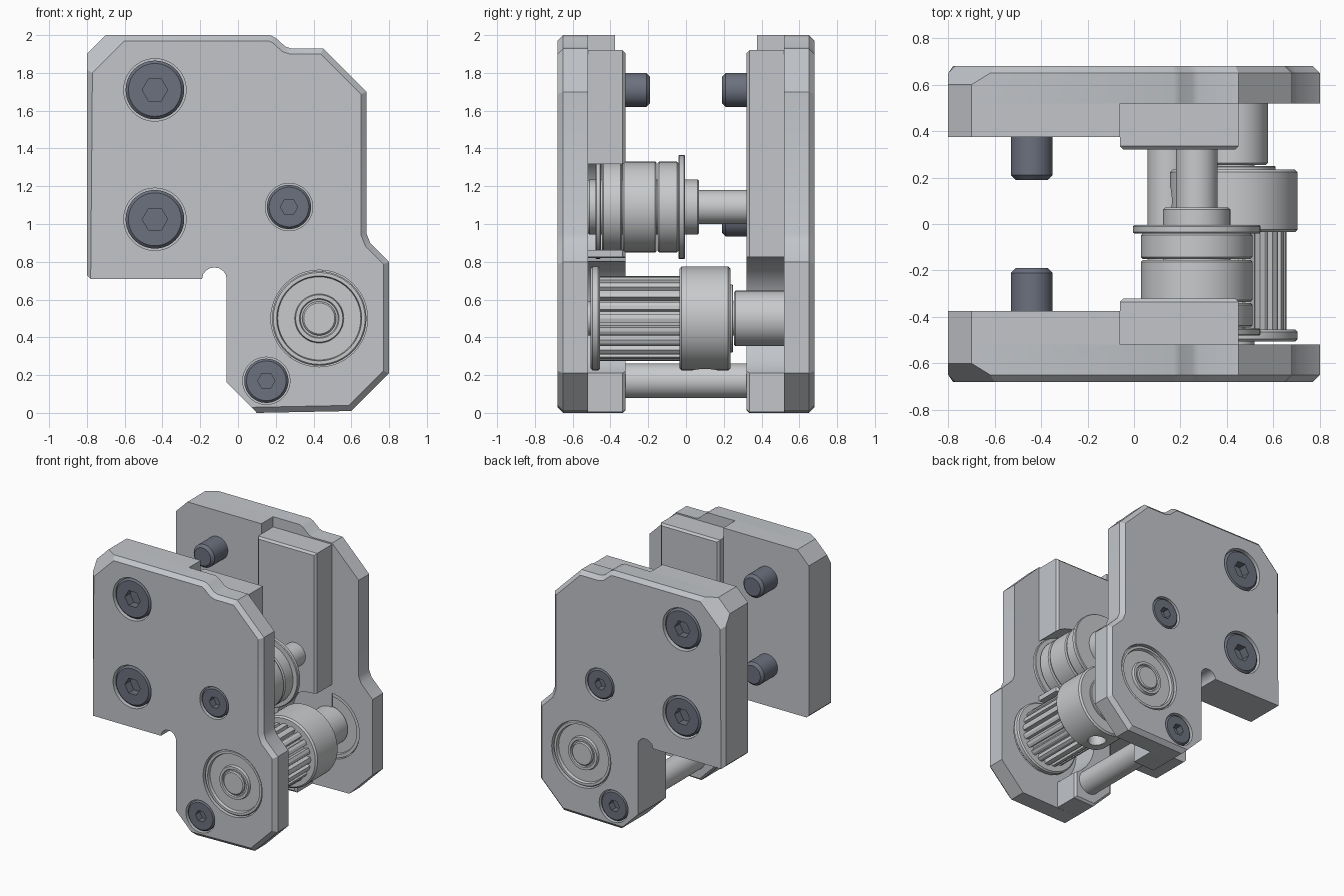
import bpy, bmesh
from math import sin, cos, pi, radians
from mathutils import Matrix, Vector

if "Cube" in bpy.data.objects:
    bpy.data.objects.remove(bpy.data.objects["Cube"])


def material(name, color):
    m = bpy.data.materials.new(name)
    m.use_nodes = True
    m.diffuse_color = (*color, 1)
    m.node_tree.nodes["Principled BSDF"].inputs["Base Color"].default_value = (*color, 1)
    return m


GREY = material("plate grey", (0.54, 0.56, 0.59))
STEEL = material("bright steel", (0.58, 0.59, 0.60))
DARK = material("dark screw", (0.15, 0.165, 0.21))


def finish(name, bm, mat):
    bmesh.ops.remove_doubles(bm, verts=bm.verts, dist=0.0001)
    bmesh.ops.recalc_face_normals(bm, faces=bm.faces)
    mesh = bpy.data.meshes.new(name)
    bm.to_mesh(mesh)
    bm.free()
    mesh.materials.append(mat)
    ob = bpy.data.objects.new(name, mesh)
    bpy.context.collection.objects.link(ob)
    return ob


def select(ob):
    bpy.ops.object.select_all(action='DESELECT')
    ob.select_set(True)
    bpy.context.view_layer.objects.active = ob


def smooth(ob):
    select(ob)
    bpy.ops.object.shade_smooth_by_angle(angle=radians(28))


def cut(ob, cutters):
    select(ob)
    for c in cutters:
        c.hide_render = True
        mod = ob.modifiers.new("cut", 'BOOLEAN')
        mod.operation = 'DIFFERENCE'
        mod.solver = 'EXACT'
        mod.object = c
        bpy.ops.object.modifier_apply(modifier=mod.name)
        bpy.data.objects.remove(c)


def lathe(name, profile, x, z, mat, s=1, n=48):
    """Spin (radius, depth) points about an axis along y."""
    bm = bmesh.new()
    rings = [[bm.verts.new((x + r * cos(2 * pi * i / n), s * d, z + r * sin(2 * pi * i / n)))
              for i in range(n)] for r, d in profile]
    for a, b in zip(rings, rings[1:]):
        for i in range(n):
            j = (i + 1) % n
            bm.faces.new((a[i], a[j], b[j], b[i]))
    return finish(name, bm, mat)


def rod(name, r, d0, d1, x, z, mat, s=1, n=48, c=0.008):
    """Cylinder along y with chamfered ends."""
    return lathe(name, [(0, d0), (r - c, d0), (r, d0 + c), (r, d1 - c), (r - c, d1), (0, d1)],
                 x, z, mat, s, n)


def hole(r, d0, d1, x, z, s, n=48):
    return lathe("cutter", [(0, d0), (r, d0), (r, d1), (0, d1)], x, z, GREY, s, n)


def slab(name, outline, d0, d1, mat, s=1, bevel=0, skip=lambda p: False, corner=False):
    """Extrude an x-z outline along y; bevel the rim at d1."""
    bm = bmesh.new()
    lo = [bm.verts.new((x, d0, z)) for x, z in outline]
    hi = [bm.verts.new((x, d1, z)) for x, z in outline]
    n = len(lo)
    bm.faces.new(lo)
    bm.faces.new(hi[::-1])
    for i in range(n):
        j = (i + 1) % n
        bm.faces.new((lo[i], hi[i], hi[j], lo[j]))
    bmesh.ops.recalc_face_normals(bm, faces=bm.faces)
    if bevel:
        rim = [e for e in bm.edges if all(abs(v.co.y - d1) < 0.001 for v in e.verts)
               and not skip((e.verts[0].co + e.verts[1].co) / 2)]
        bmesh.ops.bevel(bm, geom=rim, offset=bevel, segments=1, affect='EDGES')
    if corner:
        # broad slanted facet on the upper corner
        geom = bm.verts[:] + bm.edges[:] + bm.faces[:]
        bmesh.ops.bisect_plane(bm, geom=geom, plane_co=Vector((-0.6, d1, 1.97)),
                               plane_no=Vector((-1, 1.625, 1)), clear_outer=True)
        bmesh.ops.holes_fill(bm, edges=[e for e in bm.edges if e.is_boundary])
    for v in bm.verts:
        v.co.y *= s
    return finish(name, bm, mat)


# Layout of the axes (x, z)
IDLER, PULLEY, POST = (0.27, 1.09), (0.43, 0.5), (0.15, 0.17)
BIG_SCREWS = [(-0.44, 1.71), (-0.44, 1.025)]

notch = [(-0.125 + 0.065 * cos(a * pi / 8), 0.71 + 0.06 * sin(a * pi / 8)) for a in range(9)]
plate_outline = [(-0.78, 0.71), (-0.80, 0.73), (-0.80, 1.90), (-0.70, 2.0), (0.17, 2.0), (0.20, 1.985),
                 (0.25, 1.94), (0.28, 1.93), (0.45, 1.93), (0.68, 1.70), (0.68, 0.95), (0.70, 0.90),
                 (0.80, 0.80), (0.80, 0.21), (0.60, 0.01), (0.10, 0), (-0.06, 0.16)] + notch
block_outline = [(-0.78, 0.71), (-0.80, 0.73), (-0.80, 1.90), (-0.70, 2.0), (-0.06, 2.0),
                 (-0.06, 0.71)] + notch[1:]
pad_outline = [(-0.06, 0.16), (0.10, 0), (0.28, 0.005), (0.28, 0.45), (0.45, 0.45),
               (0.45, 1.92), (-0.06, 1.92)]

# Both side plates with their screws and bearings
for s, side in ((-1, "front"), (1, "back")):
    plate = slab(side + "_plate", plate_outline, 0.52, 0.68, GREY, s, 0.03,
                 lambda p: p.x < 0.05 and p.z < 0.9, True)
    cut(plate, [hole(0.165, 0.58, 0.8, *p, s) for p in BIG_SCREWS]
        + [hole(0.125, 0.58, 0.8, *p, s) for p in (IDLER, POST)]
        + [hole(0.256, 0.4, 0.8, *PULLEY, s)])
    block = slab(side + "_thick_block", block_outline, 0.525, 0.375, GREY, s)
    pad = slab(side + "_inner_pad", pad_outline, 0.525, 0.32, GREY, s, 0.015)
    cutters = [hole(0.325, 0.2, 0.52, *PULLEY, s, 64)]
    if s < 0:
        cutters.append(hole(0.29, 0.2, 0.52, *IDLER, s, 64))
    cut(pad, cutters)
    for ob in (plate, block, pad):
        smooth(ob)

    # Socket-head screws
    for i, (x, z) in enumerate(BIG_SCREWS):
        head = rod(f"{side}_mount_screw_head_{i}", 0.155, 0.56, 0.675, x, z, DARK, s, c=0.015)
        cut(head, [hole(0.067, 0.61, 0.8, x, z, s, 6)])
        smooth(head)
        smooth(rod(f"{side}_mount_screw_tip_{i}", 0.09, 0.19, 0.5, x, z, DARK, s, c=0.02))
    for label, (x, z) in (("idler", IDLER), ("post", POST)):
        head = rod(f"{side}_{label}_screw_head", 0.117, 0.56, 0.675, x, z, DARK, s, c=0.012)
        cut(head, [hole(0.046, 0.62, 0.8, x, z, s, 6)])
        smooth(head)

    # Ball bearing in its bore
    smooth(lathe(side + "_bearing", [(0, 0.53), (0.12, 0.53), (0.13, 0.545), (0.22, 0.545), (0.225, 0.53),
                                     (0.25, 0.53), (0.25, 0.66), (0.243, 0.668), (0.225, 0.668),
                                     (0.22, 0.645), (0.13, 0.645), (0.125, 0.665), (0.105, 0.665),
                                     (0.10, 0.655), (0, 0.655)], *PULLEY, STEEL, s))

# Rods between the plates
smooth(rod("lower_post", 0.092, -0.4, 0.4, *POST, STEEL))
smooth(rod("idler_shaft", 0.09, -0.53, 0.5, *IDLER, STEEL))
smooth(rod("drive_shaft", 0.09, -0.672, 0.672, *PULLEY, STEEL))

# Idler: hub, flanges and grooved roller
smooth(rod("idler_hub", 0.145, -0.52, 0.07, *IDLER, STEEL))
for name, d0, d1 in (("front", -0.48, -0.45), ("back", -0.04, -0.005)):
    smooth(rod(f"idler_{name}_flange", 0.275, d0, d1, *IDLER, STEEL, c=0.005))
for i, (d0, d1) in enumerate(((-0.445, -0.34), (-0.335, -0.155), (-0.15, -0.04))):
    smooth(rod(f"idler_roller_{i}", 0.24, d0, d1, *IDLER, STEEL, n=64))

# Toothed drive pulley
smooth(rod("pulley_flange", 0.275, -0.505, -0.455, *PULLEY, STEEL, n=64, c=0.01))
teeth = 20
profile = []
for t in range(teeth):
    for off, r in ((-0.3, 0.222), (0, 0.226), (0.3, 0.222), (0.36, 0.185), (0.64, 0.185)):
        a = 2 * pi * (t + off) / teeth
        profile.append((PULLEY[0] + r * cos(a), PULLEY[1] + r * sin(a)))
slab("pulley_teeth", profile, -0.46, -0.03, STEEL)

hub = rod("pulley_hub", 0.275, -0.035, 0.235, *PULLEY, STEEL, n=64, c=0.012)
bores = []
for turn in (0, pi / 2):
    # grub screw bores pointing down and sideways
    bm = bmesh.new()
    bmesh.ops.create_cone(bm, cap_ends=True, segments=24, radius1=0.065, radius2=0.065, depth=0.2,
                          matrix=Matrix.Translation((PULLEY[0], 0.1, PULLEY[1]))
                          @ Matrix.Rotation(turn, 4, 'Y') @ Matrix.Translation((0, 0, -0.28)))
    bores.append(finish("cutter", bm, STEEL))
cut(hub, bores)
smooth(hub)
smooth(rod("pulley_collar", 0.18, 0.23, 0.25, *PULLEY, STEEL, c=0.005))
smooth(rod("bearing_spacer", 0.147, 0.255, 0.54, *PULLEY, STEEL))
